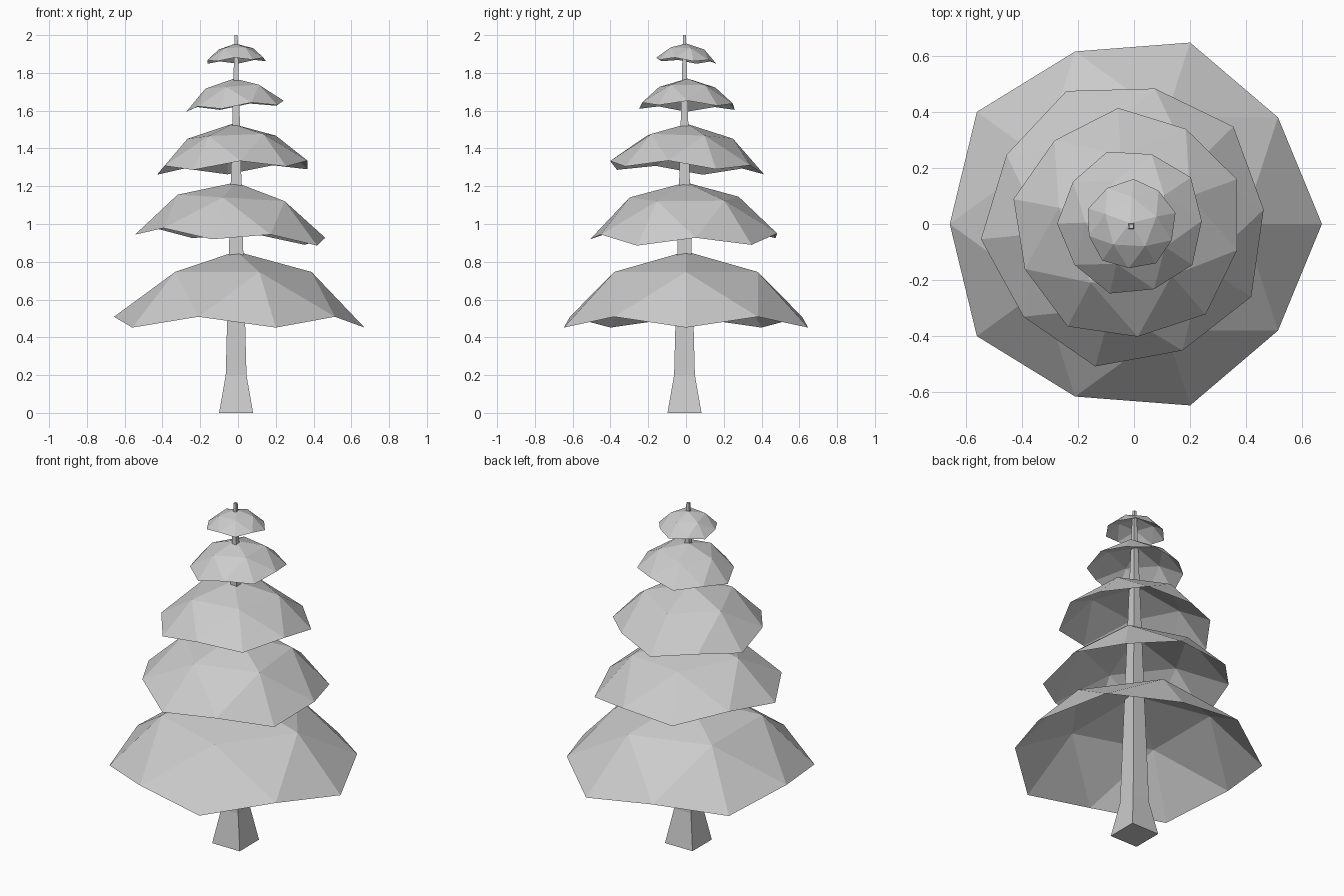
import bpy
import bmesh
from math import radians
from mathutils import Matrix, Vector

cube = bpy.data.objects.get("Cube")
if cube:
    bpy.data.objects.remove(cube, do_unlink=True)

grey = bpy.data.materials.new("light_grey")
grey.use_nodes = True
colour = (0.6, 0.6, 0.6, 1)
grey.diffuse_color = colour
grey.node_tree.nodes["Principled BSDF"].inputs["Base Color"].default_value = colour


def add_object(name, bm):
    mesh = bpy.data.meshes.new(name)
    bm.to_mesh(mesh)
    bm.free()
    mesh.materials.append(grey)
    obj = bpy.data.objects.new(name, mesh)
    bpy.context.collection.objects.link(obj)
    return obj


def add_trunk(sections, centre):
    """Square trunk lofted through (height, half width) sections."""
    bm = bmesh.new()
    rings = []
    for z, h in sections:
        corners = ((-h, -h), (h, -h), (h, h), (-h, h))
        rings.append([bm.verts.new((centre[0] + x, centre[1] + y, z)) for x, y in corners])
    for low, high in zip(rings, rings[1:]):
        for i in range(4):
            j = (i + 1) % 4
            bm.faces.new((low[i], low[j], high[j], high[i]))
    bm.faces.new(rings[0][::-1])
    bm.faces.new(rings[-1])
    add_object("trunk", bm)


def add_canopy(name, tip, size, turn, slope):
    """Open cap of a low-poly ball, hung from its tip and slightly tilted."""
    bm = bmesh.new()
    bmesh.ops.create_icosphere(bm, subdivisions=2, radius=1)
    below = [v for v in bm.verts if v.co.z < 0.4]
    bmesh.ops.delete(bm, geom=below, context='VERTS')
    up = Vector((-slope[0], -slope[1], 1))
    tilt = Vector((0, 0, 1)).rotation_difference(up).to_matrix().to_4x4()
    bm.transform(Matrix.Translation(tip) @ tilt
                 @ Matrix.Rotation(radians(turn), 4, 'Z')
                 @ Matrix.Diagonal((size, size, size * 0.96, 1))
                 @ Matrix.Translation((0, 0, -1)))
    add_object(name, bm)


# Trunk with a flared foot
add_trunk([(0, 0.09), (0.2, 0.055), (2, 0.008)], (-0.01, -0.008))

# Canopy tiers, bottom to top: tip, size, turn, rim slope along x and y
tiers = [
    ((-0.01, 0, 0.855), 0.76, 0, (0, 0)),
    ((-0.012, 0, 1.22), 0.58, 42, (-0.06, 0)),
    ((-0.03, 0.005, 1.53), 0.47, 23, (0.04, -0.04)),
    ((-0.02, 0.008, 1.77), 0.297, 37, (0.07, -0.01)),
    ((-0.014, 0.003, 1.955), 0.183, 15, (0.04, -0.06)),
]
for i, tier in enumerate(tiers, 1):
    add_canopy(f"canopy_tier_{i}", *tier)
